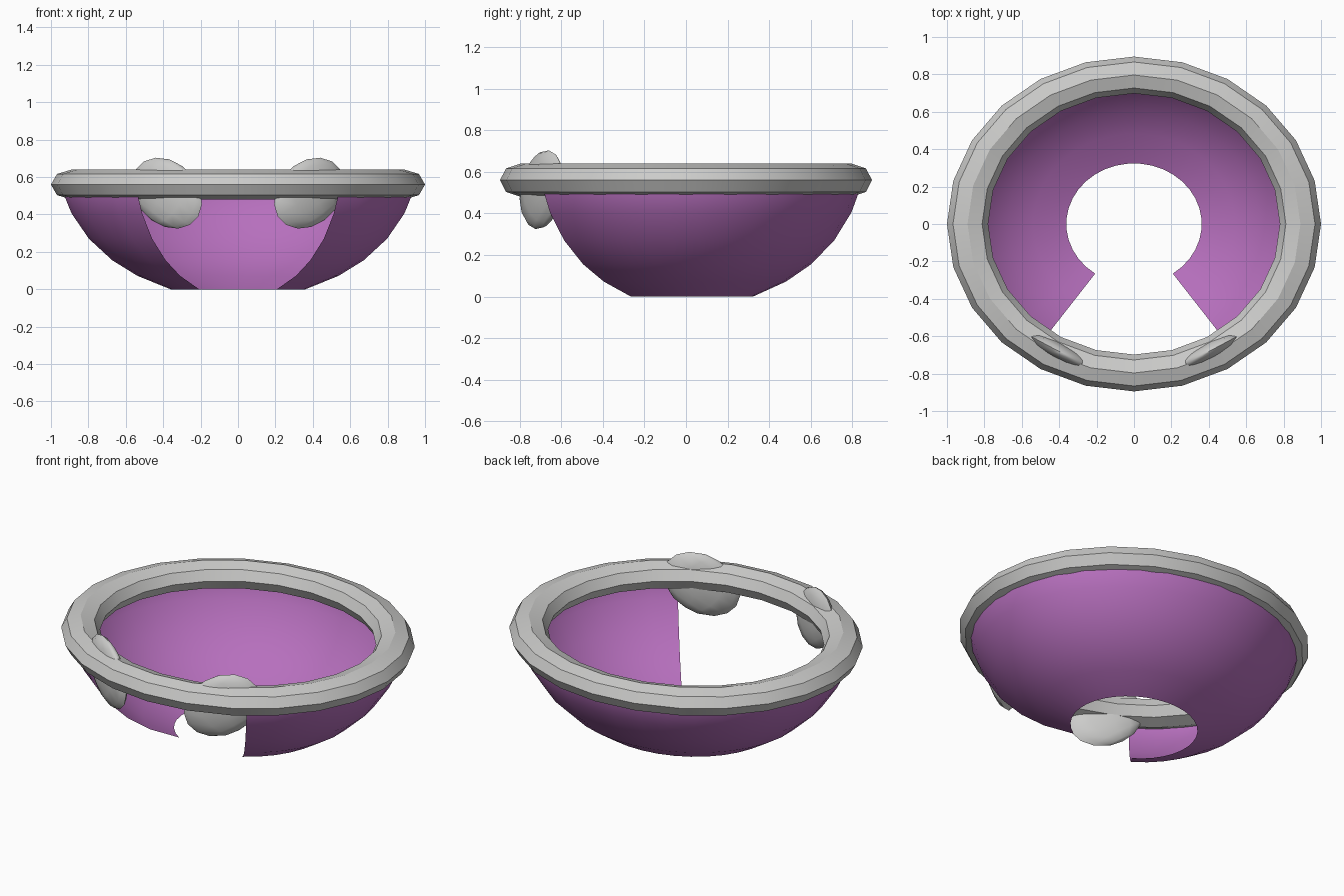
import bpy, bmesh, math
from mathutils import Matrix, Vector

cube = bpy.data.objects.get("Cube")
if cube:
    bpy.data.objects.remove(cube, do_unlink=True)

Y_SCALE = 0.895  # the whole dish is slightly shorter front to back


def material(name, rgb):
    m = bpy.data.materials.new(name)
    m.use_nodes = True
    m.diffuse_color = (*rgb, 1)
    m.node_tree.nodes["Principled BSDF"].inputs["Base Color"].default_value = (*rgb, 1)
    return m


purple = material("purple", (0.47, 0.16, 0.51))
grey = material("light grey", (0.60, 0.60, 0.59))


def finish(name, bm, mat, angle=30):
    bmesh.ops.recalc_face_normals(bm, faces=bm.faces)
    mesh = bpy.data.meshes.new(name)
    bm.to_mesh(mesh)
    bm.free()
    mesh.materials.append(mat)
    ob = bpy.data.objects.new(name, mesh)
    bpy.context.collection.objects.link(ob)
    bpy.ops.object.select_all(action='DESELECT')
    ob.select_set(True)
    bpy.context.view_layer.objects.active = ob
    bpy.ops.object.shade_smooth_by_angle(angle=math.radians(angle))
    return ob


def sweep(profile, angles, close_profile, close_sweep):
    """Sweep an (r, z) profile round the ellipse; angle 0 is the front."""
    bm = bmesh.new()
    rows = [[bm.verts.new((r * math.sin(a), -r * math.cos(a) * Y_SCALE, z))
             for r, z in profile] for a in angles]
    n, p = len(rows), len(profile)
    for i in range(n if close_sweep else n - 1):
        for j in range(p if close_profile else p - 1):
            k, l = (i + 1) % n, (j + 1) % p
            bm.faces.new((rows[i][j], rows[k][j], rows[k][l], rows[i][l]))
    return bm


# Open-bottomed bowl with a 70 degree gap at the front
bowl_profile = [(0.362, 0), (0.54, 0.072), (0.675, 0.155), (0.80, 0.27),
                (0.893, 0.405), (0.932, 0.50), (0.938, 0.56)]
bowl_angles = [math.radians(35 + 10 * i) for i in range(30)]
finish("bowl", sweep(bowl_profile, bowl_angles, False, False), purple, 40)

# Octagonal-section rim
rim_profile = [(0.89 + 0.11 * math.cos(t * math.pi / 4),
                0.56 + 0.08 * math.sin(t * math.pi / 4)) for t in range(8)]
rim_angles = [math.radians(15 * i) for i in range(24)]
finish("rim", sweep(rim_profile, rim_angles, True, True), grey)

# Pair of flattened, tilted discs set through the rim at the front
for side, name in ((1, "left_disc"), (-1, "right_disc")):
    bm = bmesh.new()
    bmesh.ops.create_uvsphere(bm, u_segments=12, v_segments=8, radius=1)
    place = (Matrix.Translation(Vector((0.38 * side, -0.692, 0.514)))
             @ Matrix.Rotation(math.radians(28 * side), 4, 'Z')
             @ Matrix.Rotation(math.radians(-33 * side), 4, 'Y')
             @ Matrix.Diagonal((0.227, 0.05, 0.172, 1)))
    bmesh.ops.transform(bm, matrix=place, verts=bm.verts)
    finish(name, bm, grey, 40)
